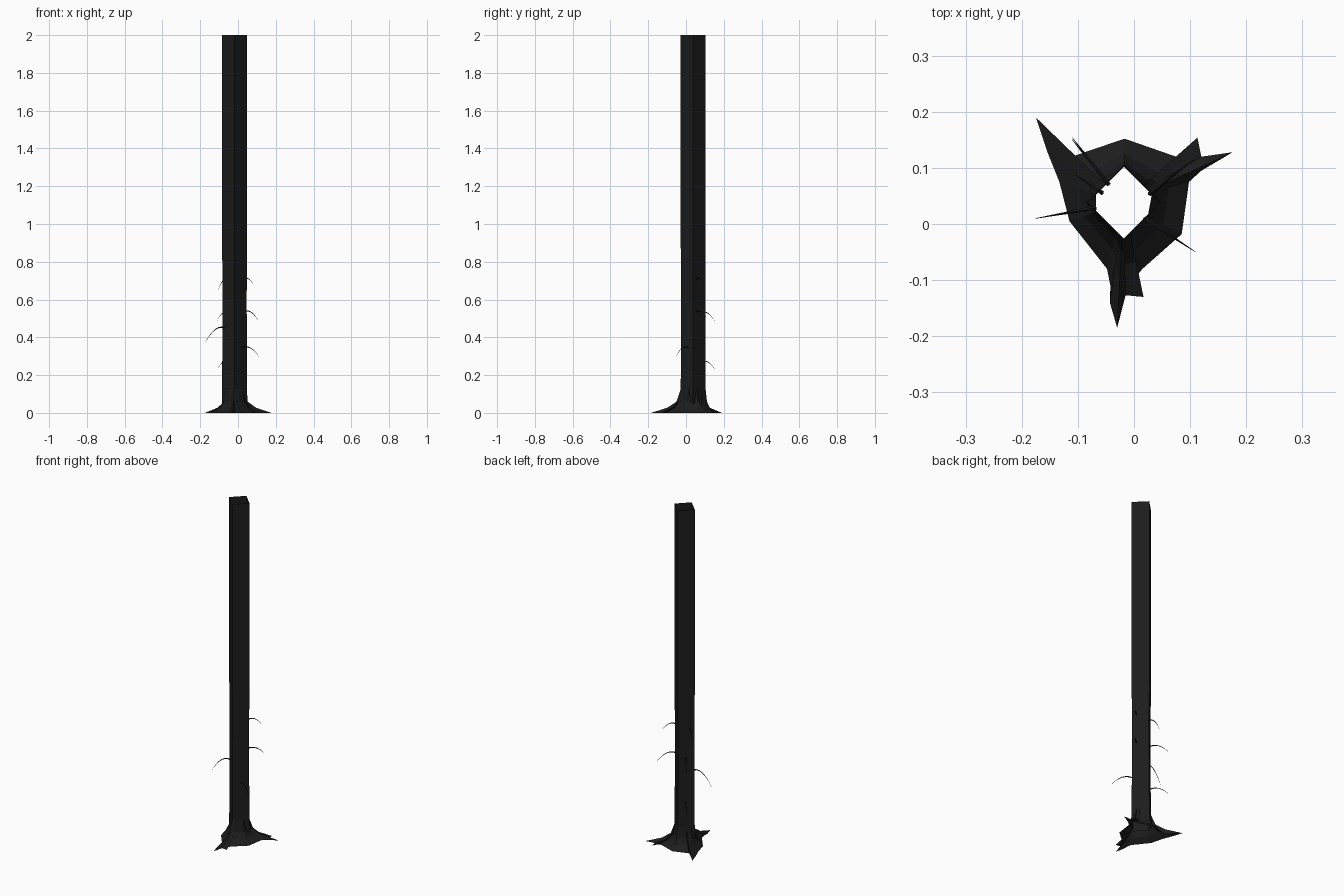
import bpy, bmesh, math
from mathutils import Vector

if "Cube" in bpy.data.objects:
    bpy.data.objects.remove(bpy.data.objects["Cube"])

CX, CY, R = -0.018, 0.038, 0.066   # trunk centre and corner radius

bark = bpy.data.materials.new("dark_bark")
bark.diffuse_color = (0.012, 0.012, 0.012, 1)
bark.use_nodes = True
bark.node_tree.nodes["Principled BSDF"].inputs["Base Color"].default_value = bark.diffuse_color


def tube(name, rings, cap=False):
    """Join equal-length rings of points (counter-clockwise) into flat quads."""
    bm = bmesh.new()
    rows = [[bm.verts.new(p) for p in ring] for ring in rings]
    n = len(rows[0])
    for a, b in zip(rows, rows[1:]):
        for i in range(n):
            j = (i + 1) % n
            bm.faces.new((a[i], a[j], b[j], b[i]))
    if cap:
        bm.faces.new(rows[-1])
    me = bpy.data.meshes.new(name)
    bm.to_mesh(me)
    bm.free()
    me.materials.append(bark)
    ob = bpy.data.objects.new(name, me)
    bpy.context.collection.objects.link(ob)
    return ob


# Open four-sided trunk
def diamond(r, z):
    return [(CX + r * math.cos(k * math.pi / 2),
             CY + r * math.sin(k * math.pi / 2), z) for k in range(4)]


tube("trunk", [diamond(r, z) for z, r in
               [(0.05, 0.068), (0.13, 0.066), (0.6, 0.064), (0.9, 0.066), (2.0, 0.066)]])

# Flared root skirt: ground outline, clockwise from the back left root tip
outline = [(-0.175, 0.19), (-0.13, 0.143), (-0.105, 0.122), (-0.017, 0.152),
           (0.075, 0.12), (0.095, 0.123), (0.113, 0.154), (0.12, 0.12),
           (0.176, 0.128), (0.12, 0.095), (0.098, 0.075), (0.085, -0.018),
           (0.015, -0.08), (-0.005, -0.105), (0.017, -0.13), (-0.015, -0.127),
           (-0.03, -0.185), (-0.043, -0.14), (-0.042, -0.11), (-0.048, -0.08),
           (-0.115, 0.005), (-0.133, 0.075), (-0.155, 0.13)]
outline.reverse()


def skirt_ring(t, z):
    ring = []
    for x, y in outline:
        a = math.atan2(y - CY, x - CX)
        d = R / (abs(math.cos(a)) + abs(math.sin(a)))
        px, py = CX + d * math.cos(a), CY + d * math.sin(a)
        ring.append((px + (x - px) * t, py + (y - py) * t, z))
    return ring


tube("root_flare", [skirt_ring(t, z) for t, z in
                    [(1, 0), (0.45, 0.028), (0.16, 0.06), (0.0, 0.13)]])

# Thin drooping thorns: start x, y, z then tip x, y, z
thorns = [
    (-0.056, 0.055, 0.70, -0.105, 0.088, 0.65),
    (-0.045, 0.070, 0.53, -0.110, 0.150, 0.49),
    (-0.068, 0.029, 0.45, -0.175, 0.010, 0.37),
    (-0.045, 0.070, 0.27, -0.110, 0.154, 0.23),
    (0.027, 0.053, 0.705, 0.082, 0.098, 0.68),
    (0.027, 0.053, 0.535, 0.107, 0.115, 0.49),
    (0.018, 0.010, 0.345, 0.110, -0.050, 0.30),
]
for i, (x0, y0, z0, x1, y1, z1) in enumerate(thorns):
    start, tip = Vector((x0, y0, z0)), Vector((x1, y1, z1))
    mid = (start + tip) / 2
    mid.z = z0 + 0.022
    side = Vector((tip.y - start.y, start.x - tip.x, 0)).normalized()
    rings = []
    for k in range(7):
        t = k / 6
        p = start * (1 - t) ** 2 + mid * 2 * t * (1 - t) + tip * t * t
        tan = ((mid - start) * (1 - t) + (tip - mid) * t).normalized()
        up = tan.cross(side)
        r = 0.0035 * (1 - t) + 0.0004
        rings.append([p + r * (side * math.cos(m * math.tau / 4) - up * math.sin(m * math.tau / 4))
                      for m in range(4)])
    ob = tube(f"thorn_{i + 1}", rings, cap=True)
    bm = bmesh.new()
    bm.from_mesh(ob.data)
    bm.faces.new([bm.verts[:][m] for m in (3, 2, 1, 0)])
    bmesh.ops.recalc_face_normals(bm, faces=bm.faces)
    bm.to_mesh(ob.data)
    bm.free()
